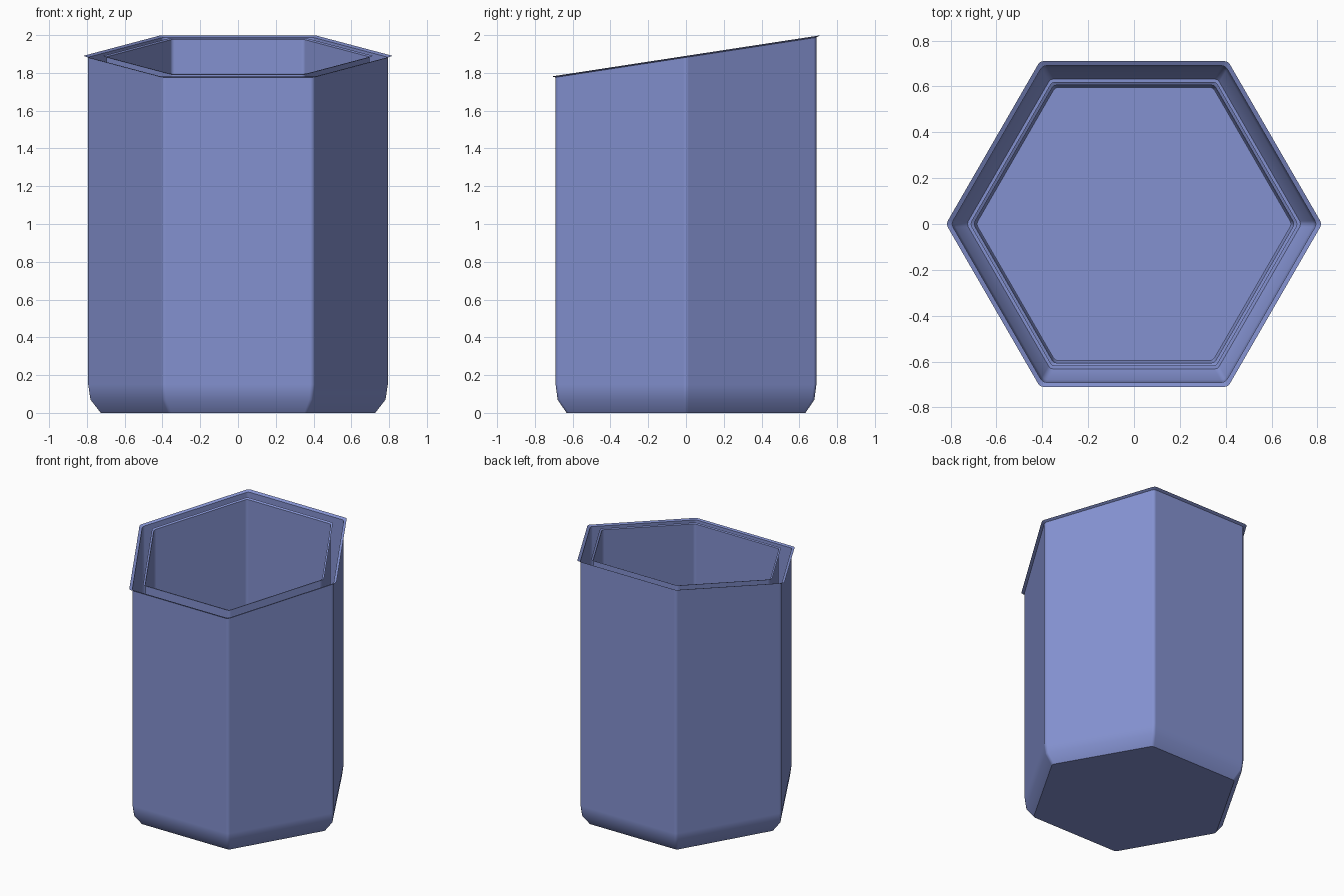
import bpy
import bmesh
from math import cos, sin, radians

cube = bpy.data.objects.get("Cube")
if cube:
    bpy.data.objects.remove(cube, do_unlink=True)

# One periwinkle blue for the whole pot
blue = bpy.data.materials.new("periwinkle_blue")
blue.use_nodes = True
COLOUR = (0.23, 0.285, 0.63, 1)
blue.diffuse_color = COLOUR
blue.node_tree.nodes["Principled BSDF"].inputs["Base Color"].default_value = COLOUR

RIM_HEIGHT, RIM_SLOPE = 1.89, 0.153
CORNER = 0.02   # share of each side taken by the softened corners


def hexagon(radius):
    """Hexagon outline with slightly softened corners."""
    tips = [(radius * cos(radians(60 * i)), radius * sin(radians(60 * i))) for i in range(6)]
    points = []
    for i, tip in enumerate(tips):
        before, after = tips[i - 1], tips[(i + 1) % 6]
        a = [t + (b - t) * CORNER for t, b in zip(tip, before)]
        b = [t + (n - t) * CORNER for t, n in zip(tip, after)]
        mid = [(p + q + 2 * t) / 4 for p, q, t in zip(a, b, tip)]
        points += [a, mid, b]
    return points


def shell(name, profile, inward=False):
    """Skin hexagon rings; slanted rings follow the sloping rim plane."""
    bm = bmesh.new()
    rings = []
    for radius, z, slanted in profile:
        ring = []
        for x, y in hexagon(radius):
            height = RIM_HEIGHT + RIM_SLOPE * y + z if slanted else z
            ring.append(bm.verts.new((x, y, height)))
        rings.append(ring)
    bm.faces.new(list(reversed(rings[0])))
    for low, high in zip(rings, rings[1:]):
        for i in range(len(low)):
            j = (i + 1) % len(low)
            bm.faces.new((low[i], low[j], high[j], high[i]))
    if inward:
        bmesh.ops.reverse_faces(bm, faces=bm.faces[:])
    mesh = bpy.data.meshes.new(name)
    bm.to_mesh(mesh)
    bm.free()
    mesh.materials.append(blue)
    obj = bpy.data.objects.new(name, mesh)
    bpy.context.collection.objects.link(obj)
    bpy.ops.object.select_all(action="DESELECT")
    obj.select_set(True)
    bpy.context.view_layer.objects.active = obj
    bpy.ops.object.shade_smooth_by_angle(angle=radians(35))
    # Keep the broad sides evenly shaded
    weighted = obj.modifiers.new("even_sides", "WEIGHTED_NORMAL")
    weighted.keep_sharp = True
    weighted.weight = 100
    return obj


# Outer wall: chamfered foot, straight sides, thin flared lip
shell("outer_wall", [
    (0.73, 0, False),
    (0.785, 0.07, False),
    (0.797, 0.15, False),
    (0.797, -0.008, True),
    (0.82, 0, True),
])

# Inner wall: separate liner with a small chamfer at its floor and its own lip
shell("inner_wall", [
    (0.688, 0.08, False),
    (0.7, 0.1, False),
    (0.7, -0.006, True),
    (0.716, 0, True),
], inward=True)
